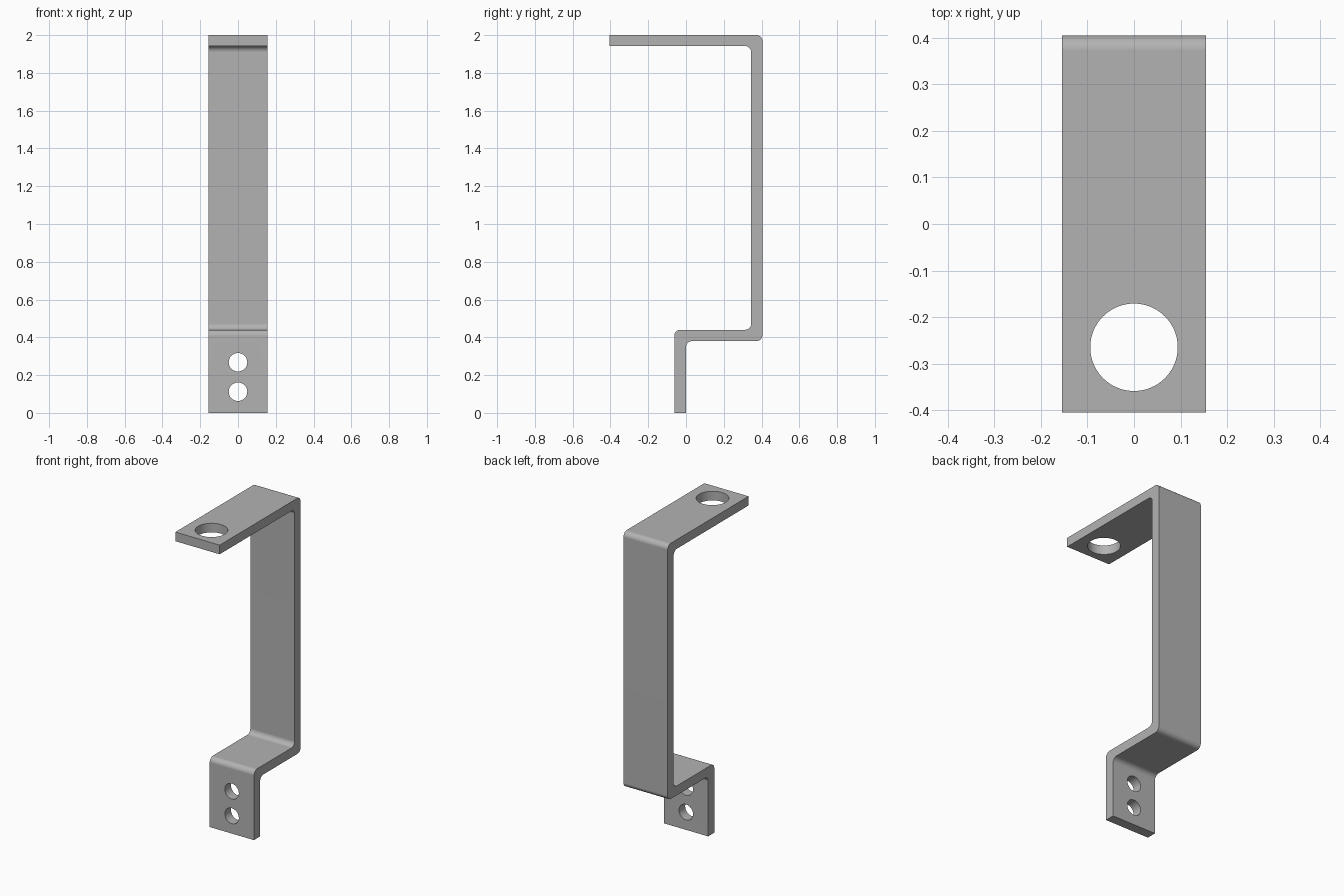
import bpy, bmesh, math
from mathutils import Vector

cube = bpy.data.objects.get("Cube")
if cube:
    bpy.data.objects.remove(cube, do_unlink=True)

HALF_WIDTH = 0.155
BEND_RADIUS = 0.032

steel = bpy.data.materials.new("plain_grey_steel")
steel.use_nodes = True
grey = (0.45, 0.45, 0.45, 1)
steel.diffuse_color = grey
steel.node_tree.nodes["Principled BSDF"].inputs["Base Color"].default_value = grey


def rounded(points, radius, steps=8):
    """Round each right-angled corner whose third value is 1."""
    out = []
    for i, (y, z, bend) in enumerate(points):
        corner = Vector((y, z))
        if not bend:
            out.append(corner)
            continue
        to_prev = (Vector(points[i - 1][:2]) - corner).normalized() * radius
        to_next = (Vector(points[(i + 1) % len(points)][:2]) - corner).normalized() * radius
        centre = corner + to_prev + to_next
        for s in range(steps + 1):
            a = math.pi / 2 * s / steps
            out.append(centre - to_next * math.cos(a) - to_prev * math.sin(a))
    return out


def cut_hole(target, name, radius, location, rotation=(0, 0, 0)):
    bpy.ops.mesh.primitive_cylinder_add(vertices=64, radius=radius, depth=0.2,
                                        location=location, rotation=rotation)
    cutter = bpy.context.object
    cutter.name = name
    cutter.hide_render = True
    cutter.data.materials.append(steel)
    mod = target.modifiers.new(name, 'BOOLEAN')
    mod.operation = 'DIFFERENCE'
    mod.solver = 'EXACT'
    mod.object = cutter
    bpy.context.view_layer.objects.active = target
    bpy.ops.object.modifier_apply(modifier=name)
    bpy.data.objects.remove(cutter, do_unlink=True)


# Side profile of the bent strip: y, z, bend flag
profile = [(-0.062, 0, 0), (0, 0, 0), (0, 0.38, 1), (0.405, 0.38, 1),
           (0.405, 2, 1), (-0.405, 2, 0), (-0.405, 1.942, 0),
           (0.345, 1.942, 1), (0.345, 0.44, 1), (-0.062, 0.44, 1)]

# Bent strip
bm = bmesh.new()
side = bm.faces.new([bm.verts.new((-HALF_WIDTH, p.x, p.y))
                     for p in rounded(profile, BEND_RADIUS)])
extruded = bmesh.ops.extrude_face_region(bm, geom=[side])["geom"]
bmesh.ops.translate(bm, vec=(2 * HALF_WIDTH, 0, 0),
                    verts=[v for v in extruded if isinstance(v, bmesh.types.BMVert)])
bmesh.ops.recalc_face_normals(bm, faces=bm.faces)
mesh = bpy.data.meshes.new("bent_bracket")
bm.to_mesh(mesh)
bm.free()
mesh.materials.append(steel)
bracket = bpy.data.objects.new("bent_bracket", mesh)
bpy.context.collection.objects.link(bracket)

# Large hole in the top arm, two bolt holes in the foot
cut_hole(bracket, "top_hole", 0.094, (0, -0.265, 1.97))
for z in (0.112, 0.268):
    cut_hole(bracket, "bolt_hole", 0.049, (0, -0.03, z), (math.pi / 2, 0, 0))

# Smooth bends and holes, flat plates
bpy.ops.object.select_all(action='DESELECT')
bracket.select_set(True)
bpy.context.view_layer.objects.active = bracket
bpy.ops.object.shade_smooth_by_angle(angle=math.radians(30))
weighted = bracket.modifiers.new("flat_plates", 'WEIGHTED_NORMAL')
weighted.keep_sharp = True
